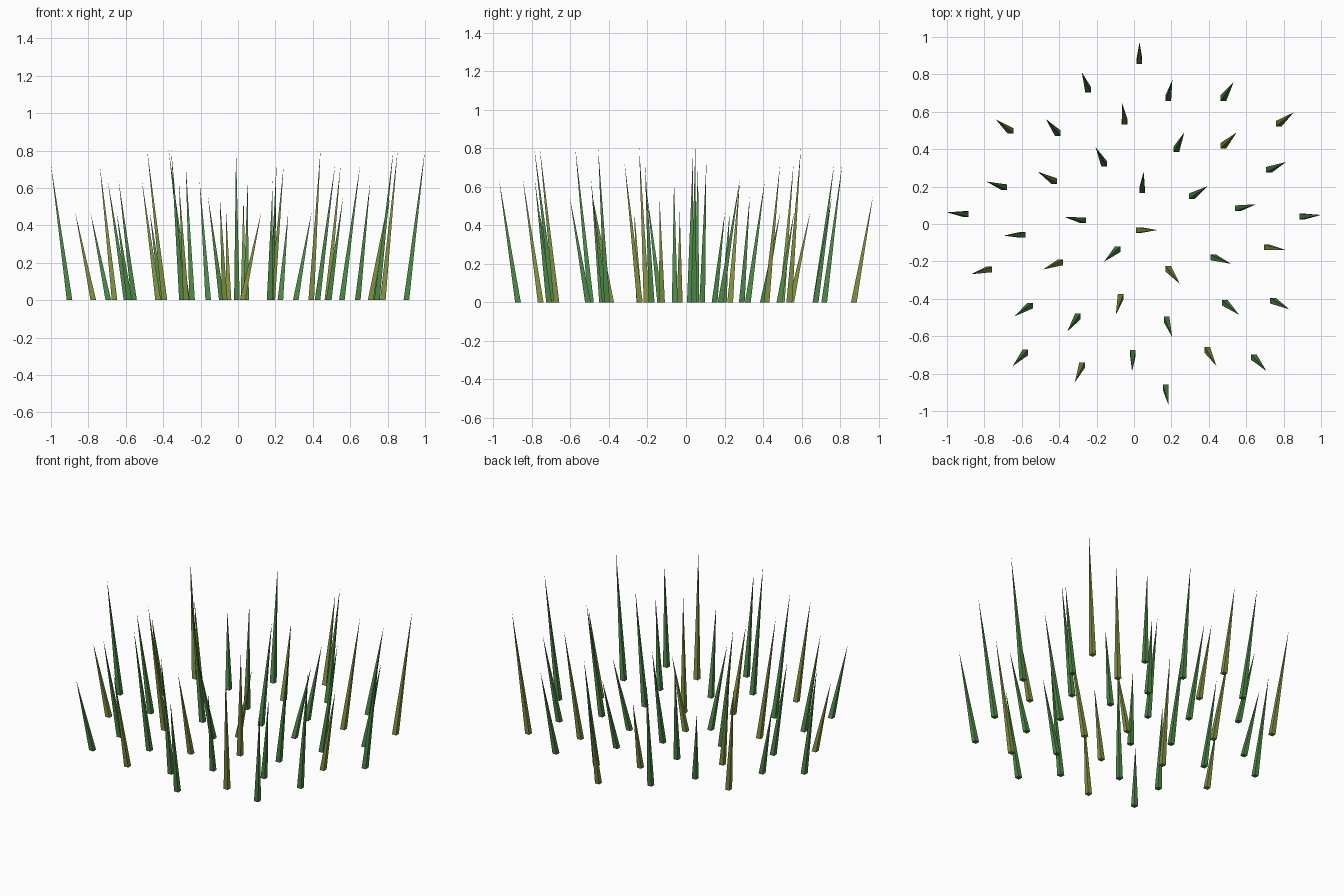
import bpy, bmesh, math
from mathutils import Vector

cube = bpy.data.objects.get("Cube")
if cube:
    bpy.data.objects.remove(cube, do_unlink=True)


def material(name, colour):
    mat = bpy.data.materials.new(name)
    mat.use_nodes = True
    mat.diffuse_color = (*colour, 1)
    mat.node_tree.nodes["Principled BSDF"].inputs["Base Color"].default_value = (*colour, 1)
    return mat


GREEN = material("grass_green", (0.075, 0.25, 0.065))
OLIVE = material("dry_olive", (0.22, 0.29, 0.055))

BLADES = 40
GOLDEN_ANGLE = math.pi * (3 - math.sqrt(5))
SPACING = 0.1507
CENTRE = Vector((0.0245, -0.0325, 0))
LEAN = 0.1
HALF_WIDTH = 0.015


def blade(name, base, tip, mat):
    """Square-footed spike running from the ground to a leaning point."""
    bm = bmesh.new()
    foot = [bm.verts.new(base + Vector((sx, sy, 0)) * HALF_WIDTH)
            for sx, sy in ((-1, -1), (1, -1), (1, 1), (-1, 1))]
    point = bm.verts.new(tip)
    bm.faces.new(reversed(foot))
    for a, b in zip(foot, foot[1:] + foot[:1]):
        bm.faces.new((a, b, point))
    mesh = bpy.data.meshes.new(name)
    bm.to_mesh(mesh)
    bm.free()
    mesh.materials.append(mat)
    bpy.context.collection.objects.link(bpy.data.objects.new(name, mesh))


# Blades on a sunflower spiral, leaning outward, in five repeating heights
for i in range(BLADES):
    angle = -i * GOLDEN_ANGLE
    outward = Vector((math.cos(angle), math.sin(angle), 0))
    base = CENTRE + outward * SPACING * math.sqrt(i)
    height = 0.47 + 0.084 * (i % 5)
    tip = base + outward * LEAN + Vector((0, 0, height))
    blade(f"grass_blade_{i + 1}", base, tip, OLIVE if i % 3 == 0 else GREEN)
